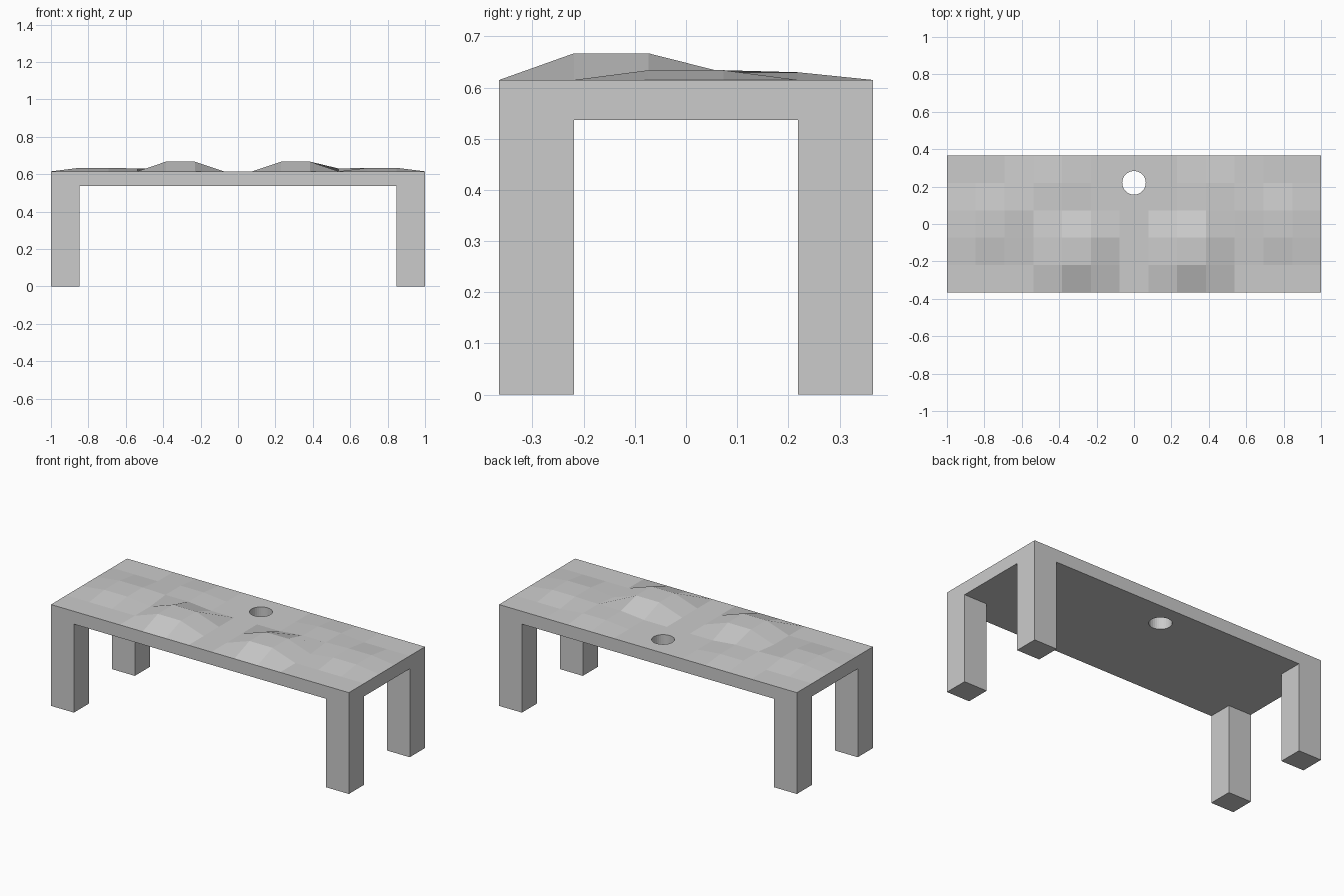
import bpy, bmesh
from mathutils import Matrix, Vector

if "Cube" in bpy.data.objects:
    bpy.data.objects.remove(bpy.data.objects["Cube"])

NX, NY = 13, 5
W, D = 2.0, 0.73
TOP, UNDER = 0.615, 0.537
CX, CY = W / NX, D / NY

# raised 2x2 patches on the right half: (first column, first row, height)
BUMPS = [(8, 1, 0.667), (11, 2, 0.634), (9, 3, 0.63)]

bm = bmesh.new()

# seat top grid
bmesh.ops.create_grid(bm, x_segments=NX, y_segments=NY, size=0.5,
                      matrix=Matrix.Translation((0, 0, TOP)) @ Matrix.Diagonal((W, D, 1, 1)))
top_verts = list(bm.verts)

# slab underside: drop the extruded copy down
ret = bmesh.ops.extrude_face_region(bm, geom=bm.faces[:], use_keep_orig=True)
bottom = [g for g in ret["geom"] if isinstance(g, bmesh.types.BMFace)]
for v in {v for f in bottom for v in f.verts}:
    v.co.z = UNDER

# legs: pull the four corner cells down to the floor
for f in bottom:
    c = f.calc_center_median()
    if abs(c.x) > W / 2 - CX and abs(c.y) > D / 2 - CY:
        leg = bmesh.ops.extrude_discrete_faces(bm, faces=[f])["faces"][0]
        for v in leg.verts:
            v.co.z = 0

# sculpted bumps, mirrored left to right
for v in top_verts:
    i = round((abs(v.co.x) + W / 2) / CX)
    j = round((v.co.y + D / 2) / CY)
    for bi, bj, h in BUMPS:
        if i in (bi, bi + 1) and j in (bj, bj + 1):
            v.co.z = max(v.co.z, h)

bmesh.ops.remove_doubles(bm, verts=bm.verts[:], dist=1e-5)
bmesh.ops.recalc_face_normals(bm, faces=bm.faces[:])
mesh = bpy.data.meshes.new("bench")
bm.to_mesh(mesh)
bm.free()
bench = bpy.data.objects.new("bench", mesh)
bpy.context.collection.objects.link(bench)

# round hole through the slab
bpy.ops.mesh.primitive_cylinder_add(vertices=32, radius=0.063, depth=0.4,
                                    location=(0, 0.22, 0.58))
cutter = bpy.context.object
cutter.name = "hole_cutter"
cutter.hide_render = True
mod = bench.modifiers.new("hole", "BOOLEAN")
mod.operation = "DIFFERENCE"
mod.solver = "EXACT"
mod.object = cutter
bpy.context.view_layer.objects.active = bench
bpy.ops.object.modifier_apply(modifier="hole")
bpy.data.objects.remove(cutter)
